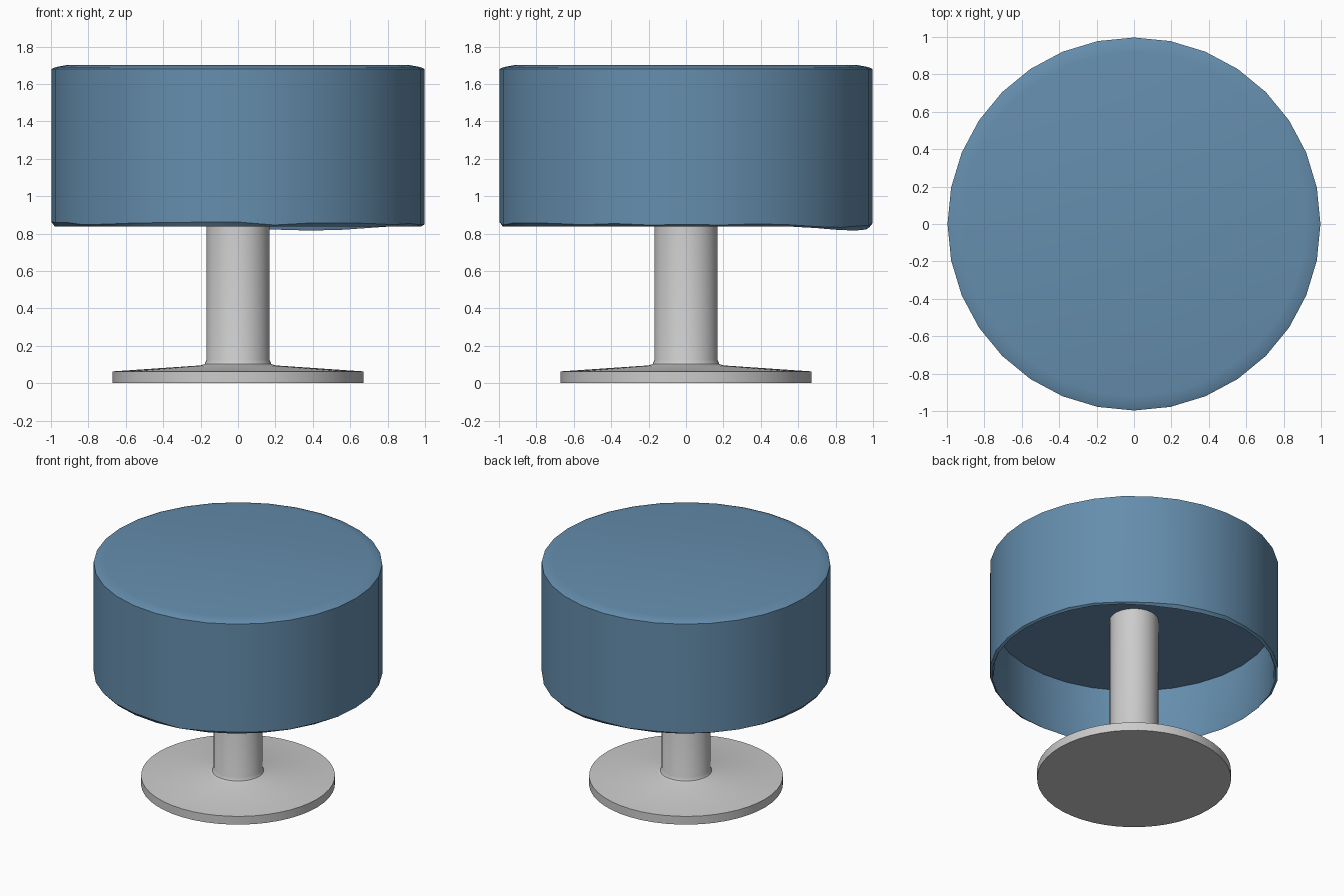
import bpy, bmesh, math, random

if "Cube" in bpy.data.objects:
    bpy.data.objects.remove(bpy.data.objects["Cube"])

random.seed(4)
SIDES = 32


def lathe(name, profile, sides=SIDES, shape=None):
    """Spin (radius, z) points about z; radius 0 ends become cap faces."""
    bm = bmesh.new()
    rings = []
    for k, (r, z) in enumerate(profile):
        ring = []
        for i in range(sides):
            a = 2 * math.pi * i / sides
            rr, zz = shape(k, i, a, r, z) if shape else (r, z)
            ring.append(bm.verts.new((rr * math.cos(a), rr * math.sin(a), zz)))
        rings.append(ring)
    for lo, hi in zip(rings, rings[1:]):
        for i in range(sides):
            j = (i + 1) % sides
            bm.faces.new((lo[i], lo[j], hi[j], hi[i]))
    bm.faces.new(rings[0])
    bm.faces.new(rings[-1])
    bmesh.ops.recalc_face_normals(bm, faces=bm.faces[:])
    mesh = bpy.data.meshes.new(name)
    bm.to_mesh(mesh)
    bm.free()
    obj = bpy.data.objects.new(name, mesh)
    bpy.context.collection.objects.link(obj)
    bpy.ops.object.select_all(action='DESELECT')
    obj.select_set(True)
    bpy.context.view_layer.objects.active = obj
    bpy.ops.object.shade_smooth_by_angle(angle=math.radians(35))
    return obj


# Hem ripples plus one sagging stretch at the back right
ripple = [random.uniform(-0.008, 0.012) for _ in range(SIDES)]


def hem(k, i, a, r, z):
    if z < 0.9:
        d = abs(math.degrees(a) - 66)
        sag = 0.022 * max(0, math.cos(math.radians(d * 3.2))) if d < 28 else 0
        z -= sag
        if k == 3:
            z += ripple[i]
    return r, z


# Cloth: underside, inner wall, hem, outer wall, rounded top edge
cloth = lathe("tablecloth", [
    (0.97, 1.26), (0.97, 0.86), (0.98, 0.838), (0.997, 0.852),
    (0.997, 1.68), (0.975, 1.69), (0.92, 1.70)], shape=hem)
blue = bpy.data.materials.new("cloth_blue")
blue.diffuse_color = (0.13, 0.27, 0.42, 1)
blue.use_nodes = True
blue.node_tree.nodes["Principled BSDF"].inputs["Base Color"].default_value = blue.diffuse_color
cloth.data.materials.append(blue)

# Pedestal: round foot sloping up into the post
lathe("pedestal", [
    (0.67, 0.005), (0.67, 0.068), (0.20, 0.10), (0.178, 0.108),
    (0.168, 0.13), (0.168, 1.265)], sides=48).location.z = -0.005
